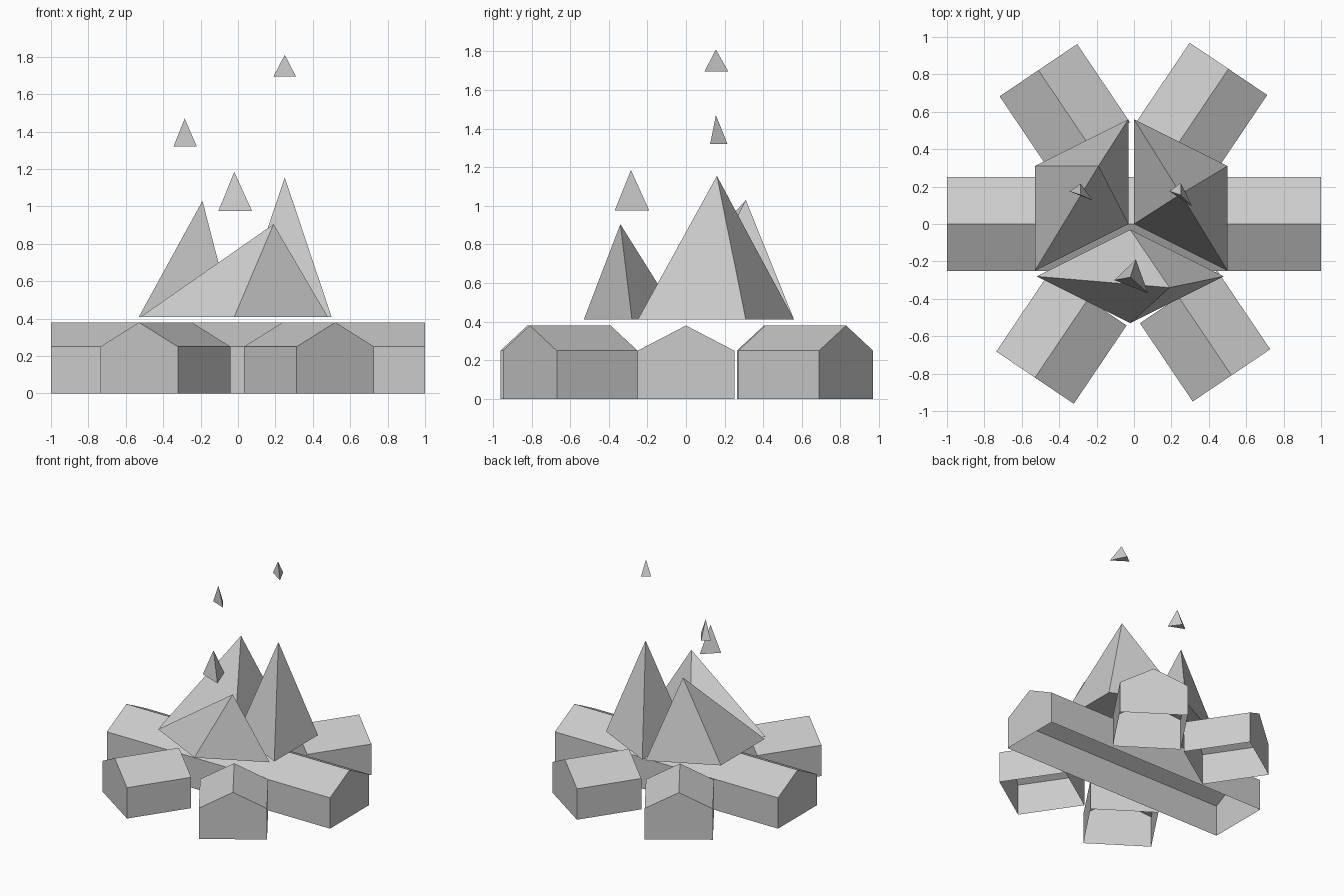
import bpy
import bmesh
import math
from mathutils import Matrix, Vector

if "Cube" in bpy.data.objects:
    bpy.data.objects.remove(bpy.data.objects["Cube"], do_unlink=True)

grey = bpy.data.materials.new("plain_grey")
grey.use_nodes = True
grey.diffuse_color = (0.6, 0.6, 0.6, 1)
grey.node_tree.nodes["Principled BSDF"].inputs["Base Color"].default_value = (0.6, 0.6, 0.6, 1)


def finish(name, bm):
    """Turn a bmesh into a flat shaded grey object."""
    bmesh.ops.recalc_face_normals(bm, faces=bm.faces)
    mesh = bpy.data.meshes.new(name)
    bm.to_mesh(mesh)
    bm.free()
    mesh.materials.append(grey)
    obj = bpy.data.objects.new(name, mesh)
    bpy.context.collection.objects.link(obj)
    return obj


def log(name, length, center, angle):
    """Five-sided log with a ridge, closed ends and an open underside."""
    profile = [(-0.25, 0), (-0.25, 0.25), (0, 0.38), (0.25, 0.25), (0.25, 0)]
    bm = bmesh.new()
    ends = [[bm.verts.new((x, y, z)) for y, z in profile]
            for x in (-length / 2, length / 2)]
    for ring in ends:
        bm.faces.new(ring)
    a, b = ends
    for i in range(len(profile) - 1):
        bm.faces.new((a[i], a[i + 1], b[i + 1], b[i]))
    place = Matrix.Translation((*center, 0)) @ Matrix.Rotation(math.radians(angle), 4, "Z")
    bm.transform(place)
    obj = finish(name, bm)
    # The open shell needs its normals to face away from the log's core
    mesh = obj.data
    core = Vector((*center, 0.15))
    if (mesh.polygons[0].center - core).dot(mesh.polygons[0].normal) < 0:
        mesh.flip_normals()


def pyramid(name, base, z, apex):
    """Pyramid over any flat base outline."""
    bm = bmesh.new()
    ring = [bm.verts.new((x, y, z)) for x, y in base]
    tip = bm.verts.new(apex)
    bm.faces.new(ring)
    for i, v in enumerate(ring):
        bm.faces.new((v, ring[(i + 1) % len(ring)], tip))
    finish(name, bm)


# Logs: one long one across and four short ones around it
log("long_log", 2, (0, 0), 0)
log("front_left_log", 0.505, (0.38, -0.6), -56)
log("front_right_log", 0.505, (-0.388, -0.612), 236)
log("back_left_log", 0.505, (0.364, 0.62), 56)
log("back_right_log", 0.505, (-0.37, 0.613), 124)

# Flames
pyramid("left_flame", [(0, 0), (0.5, -0.25), (0.5, 0.31), (0, 0.56)],
        0.41, (0.25, 0.16, 1.155))
pyramid("right_flame", [(-0.03, 0), (-0.03, 0.56), (-0.53, 0.31), (-0.53, -0.25)],
        0.41, (-0.19, 0.31, 1.03))
pyramid("front_flame", [(-0.02, -0.03), (-0.52, -0.28), (-0.02, -0.53), (0.48, -0.28)],
        0.41, (0.19, -0.34, 0.905))

# Sparks
pyramid("left_spark", [(0.19, 0.175), (0.25, 0.22), (0.31, 0.095)],
        1.695, (0.25, 0.155, 1.81))
pyramid("right_spark", [(-0.345, 0.175), (-0.285, 0.215), (-0.22, 0.125)],
        1.32, (-0.285, 0.155, 1.47))
pyramid("front_spark", [(-0.105, -0.3), (0.01, -0.19), (0.075, -0.37)],
        0.975, (-0.02, -0.285, 1.185))
